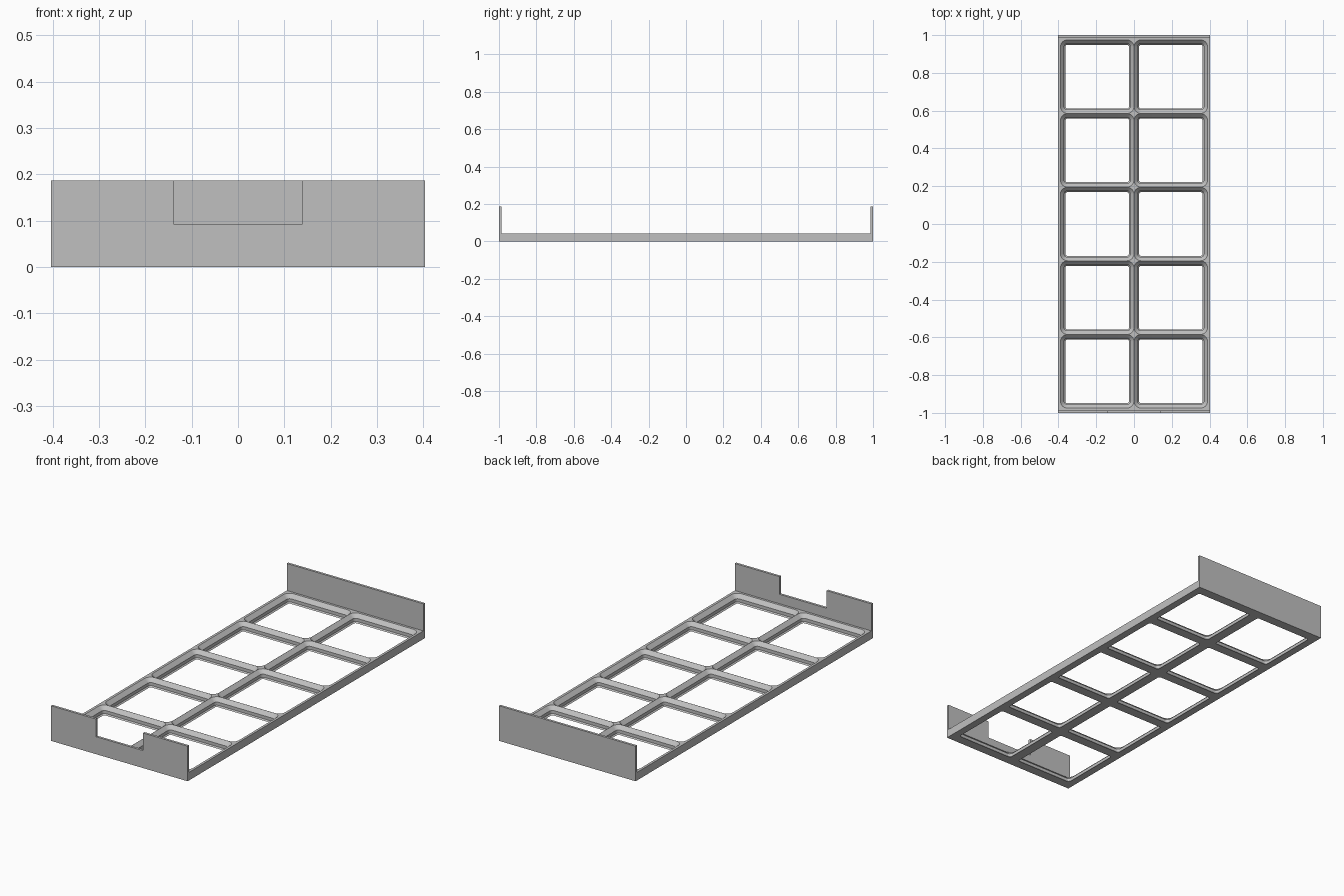
import bpy, bmesh, math

if "Cube" in bpy.data.objects:
    bpy.data.objects.remove(bpy.data.objects["Cube"])

PITCH, NX, NY = 0.39, 2, 5
HX, HY, WALL = 0.403, 1.0, 0.013
H, WALL_TOP = 0.043, 0.187
SEG = 8
# socket profile: (half width, corner radius, height), bottom to top
PROFILE = [(0.1685, 0.0107, 0.0), (0.175, 0.0172, 0.0065),
           (0.175, 0.0172, 0.0232), (0.1946, 0.0368, H)]

grey = bpy.data.materials.new("light_grey")
grey.diffuse_color = (0.53, 0.53, 0.53, 1)
grey.use_nodes = True
grey.node_tree.nodes["Principled BSDF"].inputs["Base Color"].default_value = grey.diffuse_color


def finish(name, bm):
    bmesh.ops.remove_doubles(bm, verts=bm.verts, dist=1e-5)
    bmesh.ops.recalc_face_normals(bm, faces=bm.faces)
    me = bpy.data.meshes.new(name)
    bm.to_mesh(me)
    bm.free()
    me.materials.append(grey)
    ob = bpy.data.objects.new(name, me)
    bpy.context.collection.objects.link(ob)
    return ob


def ring(bm, cx, cy, half, r, z):
    pts = []
    for q, (sx, sy) in enumerate([(1, 1), (-1, 1), (-1, -1), (1, -1)]):
        for i in range(SEG + 1):
            a = (q + i / SEG) * math.pi / 2
            pts.append(bm.verts.new((cx + sx * (half - r) + r * math.cos(a),
                                     cy + sy * (half - r) + r * math.sin(a), z)))
    return pts


def cap(bm, corners, loop):
    # flat face between a rectangle and the rounded opening
    n = SEG + 1
    for q in range(4):
        arc = loop[q * n:(q + 1) * n]
        for a, b in zip(arc, arc[1:]):
            bm.faces.new((corners[q], a, b))
        bm.faces.new((corners[q], arc[-1], loop[(q + 1) * n % len(loop)],
                      corners[(q + 1) % 4]))


# grid plate: one tile per socket, edge tiles widened to the border
bm = bmesh.new()
for i in range(NX):
    for j in range(NY):
        cx, cy = (i - (NX - 1) / 2) * PITCH, (j - (NY - 1) / 2) * PITCH
        x0 = -HX if i == 0 else cx - PITCH / 2
        x1 = HX if i == NX - 1 else cx + PITCH / 2
        y0 = -HY + WALL if j == 0 else cy - PITCH / 2
        y1 = HY - WALL if j == NY - 1 else cy + PITCH / 2
        rect = [(x1, y1), (x0, y1), (x0, y0), (x1, y0)]
        low = [bm.verts.new((x, y, 0)) for x, y in rect]
        top = [bm.verts.new((x, y, H)) for x, y in rect]
        loops = [ring(bm, cx, cy, *p) for p in PROFILE]
        for a, b in zip(loops, loops[1:]):
            for k in range(len(a)):
                m = (k + 1) % len(a)
                bm.faces.new((a[k], a[m], b[m], b[k]))
        cap(bm, low, loops[0])
        cap(bm, top, loops[-1])
        # outer sides
        for k, outer in enumerate([j == NY - 1, i == 0, j == 0, i == NX - 1]):
            if outer:
                m = (k + 1) % 4
                bm.faces.new((low[k], low[m], top[m], top[k]))
plate = finish("grid_plate", bm)
bpy.context.view_layer.objects.active = plate
plate.select_set(True)
bpy.ops.object.shade_smooth_by_angle(angle=math.radians(30))


# end walls: outline in x/z extruded through the wall thickness
def end_wall(name, outline, y):
    bm = bmesh.new()
    f = bm.faces.new([bm.verts.new((x, y, z)) for x, z in outline])
    out = bmesh.ops.extrude_face_region(bm, geom=[f])
    vs = [g for g in out["geom"] if isinstance(g, bmesh.types.BMVert)]
    bmesh.ops.translate(bm, verts=vs, vec=(0, WALL, 0))
    finish(name, bm)


NOTCH, NOTCH_Z = 0.139, 0.093
end_wall("back_wall", [(-HX, 0), (HX, 0), (HX, WALL_TOP), (-HX, WALL_TOP)], HY - WALL)
end_wall("front_wall", [(-HX, 0), (HX, 0), (HX, WALL_TOP), (NOTCH, WALL_TOP),
                        (NOTCH, NOTCH_Z), (-NOTCH, NOTCH_Z),
                        (-NOTCH, WALL_TOP), (-HX, WALL_TOP)], -HY)
